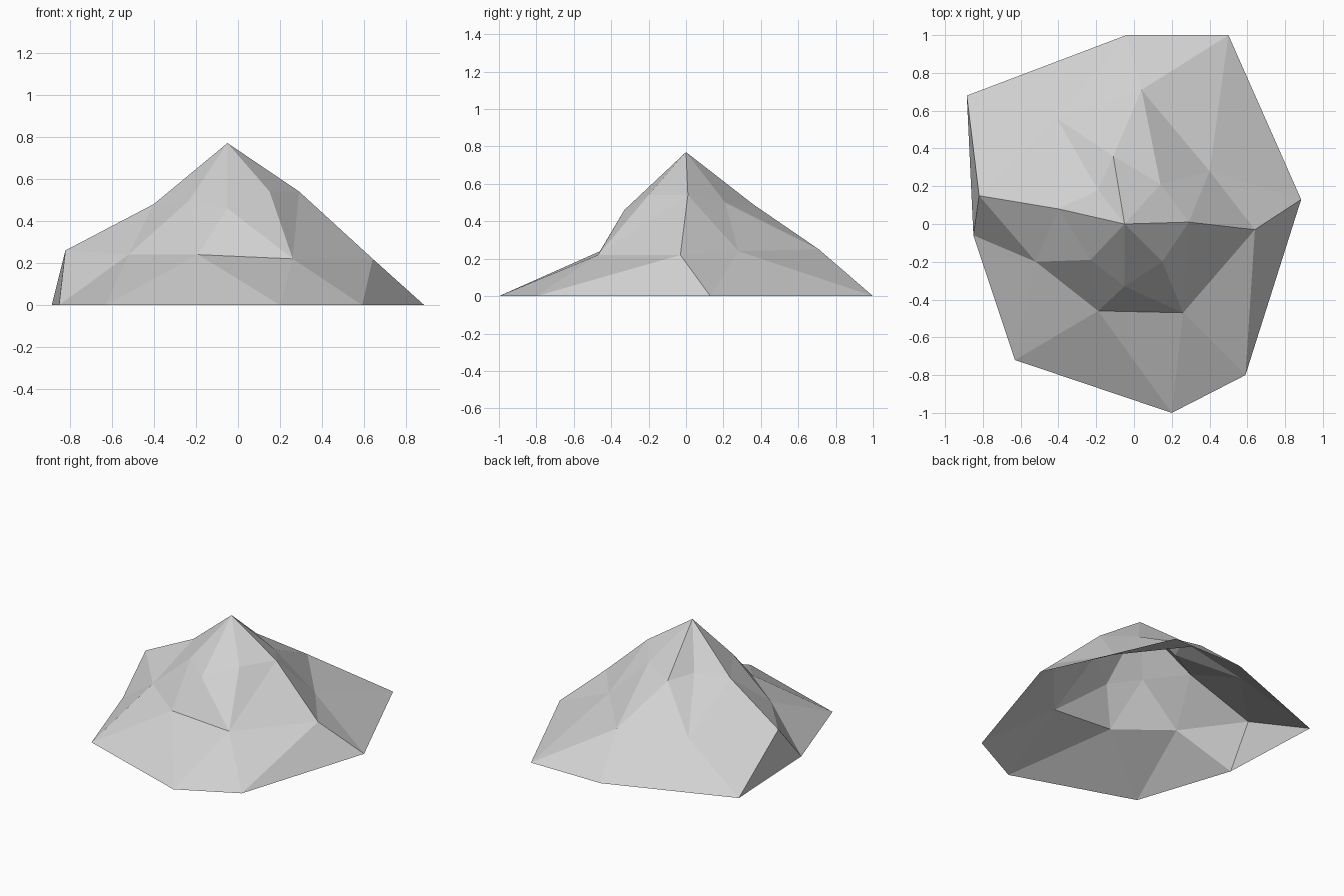
import bpy
import bmesh

# Remove the default cube
default_cube = bpy.data.objects.get("Cube")
if default_cube:
    bpy.data.objects.remove(default_cube, do_unlink=True)


def make_material(name, color):
    material = bpy.data.materials.new(name)
    material.use_nodes = True
    material.diffuse_color = color
    shader = material.node_tree.nodes["Principled BSDF"]
    shader.inputs["Base Color"].default_value = color
    shader.inputs["Roughness"].default_value = 0.9
    return material


def bridge_rings(bm, lower, upper, leans):
    """Join two rings with triangles; each lean picks the ridge direction."""
    count = len(lower)
    for i, lean in enumerate(leans):
        j = (i + 1) % count
        a, b, c, d = lower[i], lower[j], upper[j], upper[i]
        if lean == "/":      # ridge from lower start to upper end
            triangles = ((a, b, c), (a, c, d))
        else:                # ridge from lower end to upper start
            triangles = ((a, b, d), (b, c, d))
        for triangle in triangles:
            bm.faces.new(triangle)


# Contours of the mountain, counterclockwise from the +x side
foot = [(0.885, 0.13, 0), (0.50, 1.0, 0), (-0.04, 1.0, 0), (-0.885, 0.68, 0),
        (-0.85, -0.06, 0), (-0.63, -0.72, 0), (0.20, -1.0, 0), (0.59, -0.80, 0)]
slope = [(0.64, -0.03, 0.22), (0.40, 0.28, 0.24), (0.04, 0.71, 0.25),
         (-0.41, 0.56, 0.245), (-0.82, 0.15, 0.26), (-0.52, -0.20, 0.24),
         (-0.19, -0.46, 0.24), (0.26, -0.47, 0.22)]
shoulder = [(0.29, 0.01, 0.54), (0.14, 0.21, 0.50), (-0.11, 0.36, 0.49),
            (-0.19, 0.18, 0.50), (-0.40, 0.08, 0.48), (-0.23, -0.19, 0.50),
            (-0.05, -0.33, 0.46), (0.15, -0.20, 0.54)]
peak = (-0.05, 0.0, 0.77)

# Open-bottomed faceted mountain
bm = bmesh.new()
rings = [[bm.verts.new(point) for point in ring] for ring in (foot, slope, shoulder)]
bridge_rings(bm, rings[0], rings[1], "////////")
bridge_rings(bm, rings[1], rings[2], "\\\\\\/\\\\\\/")

# Fan of faces up to the summit
summit = bm.verts.new(peak)
top_ring = rings[2]
for start, end in zip(top_ring, top_ring[1:] + top_ring[:1]):
    bm.faces.new((start, end, summit))

mesh = bpy.data.meshes.new("mountain")
bm.to_mesh(mesh)
bm.free()
mesh.materials.append(make_material("stone grey", (0.64, 0.64, 0.64, 1.0)))
mountain = bpy.data.objects.new("mountain", mesh)
bpy.context.collection.objects.link(mountain)
